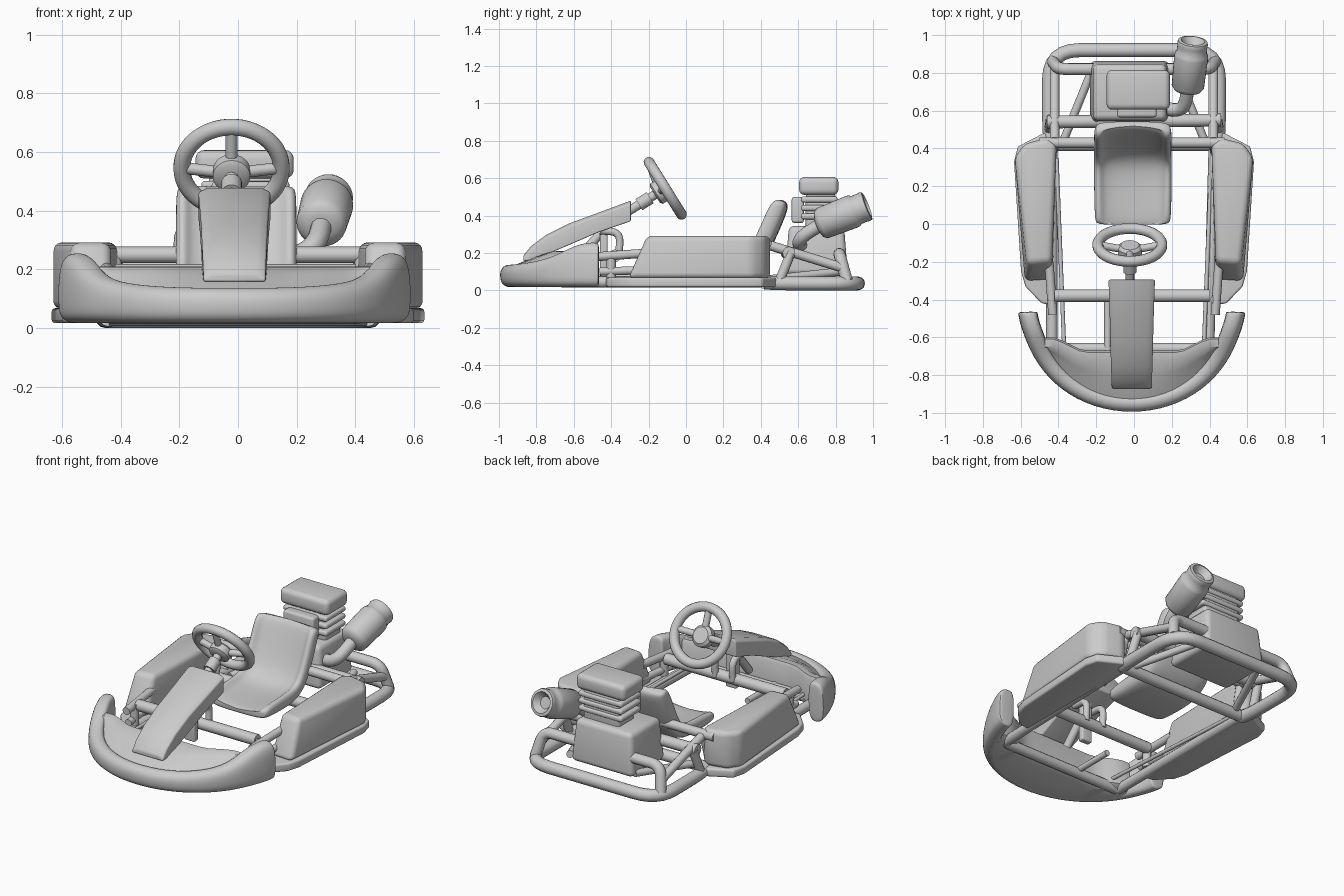
import bpy, bmesh, math
from mathutils import Vector

cube = bpy.data.objects.get("Cube")
if cube:
    bpy.data.objects.remove(cube)

grey = bpy.data.materials.new("light grey")
grey.use_nodes = True
grey.diffuse_color = (0.6, 0.6, 0.6, 1)
grey.node_tree.nodes["Principled BSDF"].inputs["Base Color"].default_value = (0.6, 0.6, 0.6, 1)
parts = []
MID = -0.012  # driver line, slightly off centre


def add(name, data):
    ob = bpy.data.objects.new(name, data)
    bpy.context.collection.objects.link(ob)
    data.materials.append(grey)
    parts.append(ob)
    return ob


def loft(name, rings, bevel=0.0, subdiv=0):
    """Closed skin through rings of equal length."""
    bm = bmesh.new()
    vs = [[bm.verts.new(p) for p in ring] for ring in rings]
    n = len(rings[0])
    for a, b in zip(vs, vs[1:]):
        for i in range(n):
            bm.faces.new((a[i], a[(i + 1) % n], b[(i + 1) % n], b[i]))
    bm.faces.new(vs[0])
    bm.faces.new(vs[-1])
    bmesh.ops.recalc_face_normals(bm, faces=bm.faces)
    me = bpy.data.meshes.new(name)
    bm.to_mesh(me)
    bm.free()
    ob = add(name, me)
    if bevel:
        m = ob.modifiers.new("Bevel", "BEVEL")
        m.width, m.segments, m.limit_method = bevel, 4, "ANGLE"
    if subdiv:
        m = ob.modifiers.new("Subdivision", "SUBSURF")
        m.levels = m.render_levels = subdiv
    return ob


def box(name, lo, hi, bevel=0.02, taper=0.0):
    """Bevelled block whose top may be drawn in."""
    (x0, y0, z0), (x1, y1, z1) = lo, hi
    return loft(name, [[(x0 + t, y0 + t, z), (x1 - t, y0 + t, z), (x1 - t, y1 - t, z), (x0 + t, y1 - t, z)]
                       for z, t in ((z0, 0), (z1, taper))], bevel)


def tube(name, pts, r=0.03, corner=0.08, cyclic=False):
    """Round tube with rounded corners."""
    pts = [Vector(p) for p in pts]
    path, n = [], len(pts)
    for i, p in enumerate(pts):
        if not cyclic and i in (0, n - 1):
            path.append(p)
            continue
        a, b = pts[i - 1] - p, pts[(i + 1) % n] - p
        a = p + a.normalized() * min(corner, a.length * 0.45)
        b = p + b.normalized() * min(corner, b.length * 0.45)
        for k in range(7):
            t = k / 6
            path.append(a * (1 - t) ** 2 + p * 2 * t * (1 - t) + b * t * t)
    cu = bpy.data.curves.new(name, "CURVE")
    cu.dimensions = "3D"
    cu.bevel_depth, cu.bevel_resolution, cu.use_fill_caps = r, 4, True
    sp = cu.splines.new("POLY")
    sp.points.add(len(path) - 1)
    for q, p in zip(sp.points, path):
        q.co = (*p, 1)
    sp.use_cyclic_u = cyclic
    return add(name, cu)


def turned(name, start, axis, profile):
    """Solid of revolution: profile of (distance along axis, radius)."""
    axis = Vector(axis).normalized()
    u = axis.orthogonal().normalized()
    v = axis.cross(u)
    ang = [math.tau * i / 32 for i in range(32)]
    return loft(name, [[Vector(start) + axis * d + (u * math.cos(a) + v * math.sin(a)) * r
                        for a in ang] for d, r in profile])


# Lower frame: rear loop, then the narrower floor rails
tube("rear_loop", [(-.44, .42, .042), (-.45, .52, .037), (-.45, .92, .037),
                   (.45, .92, .037), (.45, .52, .037), (.44, .42, .042)], .037, .16)
tube("floor_rails", [(-.435, .42, .045), (-.435, -.66, .045), (.395, -.66, .045), (.425, .42, .045)],
     .03, .03)
tube("floor_crossbar", [(-.44, .42, .042), (.44, .42, .042)], .034)
tube("rear_axle_bar", [(-.5, .43, .25), (.48, .43, .25)], .028)
tube("rear_crossbar", [(-.46, .54, .2), (.46, .55, .2)], .034)
tube("rear_hoop", [(-.43, .86, .05), (-.4, .82, .195), (.4, .82, .195), (.43, .86, .05)], .032, .06)
tube("front_axle_bar", [(-.42, -.38, .185), (.4, -.38, .185)], .034)

for s, side in ((-1, "right"), (1, "left")):
    # Running boards along the frame
    board = [(.42, .45), (.47, .485), (.615, .41), (.635, .33), (.598, -.25), (.575, -.33),
             (.49, -.42), (.42, -.43)]
    loft(side + "_running_board", [[(s * x, y, z) for x, y in board] for z in (.017, .068)], .012)
    # Struts and rods
    tube(side + "_rear_rail", [(s * .42, .45, .24), (s * .42, .84, .12)], .026)
    tube(side + "_rear_strut", [(s * .44, .56, .2), (s * .45, .5, .05)], .026)
    tube(side + "_engine_brace", [(s * .37, .45, .06), (s * .22, .82, .1)], .022)
    tube(side + "_pod_rod_upper", [(s * .43, -.48, .18), (s * .45, -.2, .2)], .024)
    tube(side + "_pod_rod_lower", [(s * .43, -.46, .1), (s * .45, -.2, .11)], .022)
    tube(side + "_pod_rear_bracket", [(s * .42, .43, .26), (s * .43, .38, .05)], .025)
    tube(side + "_control_rod", [(s * .41, .35, .06), (s * .37, -.65, .08)], .011)
    tube(side + "_kingpin", [(s * .43, -.4, .07), (s * .43, -.4, .2)], .025)

    # Side pods
    lower = [(.43, -.3), (.58, -.31), (.632, .35), (.58, .425), (.46, .455), (.41, .42)]
    upper = [(.435, -.2), (.565, -.21), (.632, .35), (.58, .425), (.46, .455), (.41, .42)]
    loft(side + "_side_pod", [[(s * x, y, z) for x, y in ring]
                              for ring, z in ((lower, .065), (upper, .292))], .03)

# Wrap-around front bumper
half = [(0, -1.0, .13, .08), (.2, -.97, .13, .08), (.38, -.875, .14, .085), (.5, -.74, .165, .09),
        (.56, -.61, .235, .1), (.59, -.52, .25, .1), (.597, -.475, .248, .1), (.597, -.465, .24, .098)]
rings = []
for x, y, h, w in [(-x, y, h, w) for x, y, h, w in half[:0:-1]] + half:
    inward = Vector((-x * 1.2, -.45 - y)).normalized()
    section = [(.05, .012), (.005, .03), (-.005, .07), (-.003, h * .85), (.025, h + .008),
               (w - .015, h + .008), (w, h - .02), (w, .025)]
    rings.append([(MID + x + inward.x * d, y + inward.y * d, z) for d, z in section])
loft("front_bumper", rings, subdiv=2)

# Domed nose panel behind the bumper
rings = []
for i in range(-10, 11):
    x = i * .046
    yf = -.945 + 1.05 * x * x
    yb = -.67 + .07 * min(1, max(0, (abs(x) - .26) / .14))
    rings.append([(MID + x, y, z) for y, z in (
        (yf, .018), (yf, .12), (yf + .04, .14), (yf * .5 + yb * .5, .18), (yb - .05, .208),
        (yb - .01, .21), (yb, .19), (yb, .05), (yb - .04, .02))])
loft("nose_panel", rings)

# Steering fairing: rounded slab following a rising arc
rings = []
for y, top, bottom, w in ((-.87, .185, .158, .105), (-.83, .235, .16, .107), (-.75, .295, .19, .11),
                          (-.62, .36, .245, .113), (-.47, .415, .31, .117), (-.295, .48, .37, .123)):
    rings.append([(MID + x, y, z) for x, z in (
        (-w, bottom), (-w, top - .015), (-w + .03, top),
        (w - .03, top), (w, top - .015), (w, bottom))])
loft("steering_fairing", rings, .012)
box("fairing_post", (MID - .035, -.46, .1), (MID + .035, -.42, .35), .008)
for x in (-.07, .05):
    tube("fairing_stay", [(x, -.46, .32), (x, -.35, .31), (x, -.36, .18)], .02, .06)
tube("floor_strut", [(-.14, -.4, .06), (-.14, -.68, .06)], .018)

# Steering wheel and column
axis = Vector((0, .85, .53))
up = Vector((0, -.53, .85))
right = Vector((1, 0, 0))
hub = Vector((MID - .01, -.111, .546))
tube("steering_wheel_rim", [hub + (right * math.cos(a) + up * math.sin(a) * .965) * .171
                            for a in [math.tau * i / 24 for i in range(24)]], .029, .03, True)
boss = hub - axis * .035
turned("steering_hub", boss - axis * .03, axis, [(0, .05), (.01, .064), (.05, .064), (.065, .048)])
for name, d in (("top", up), ("left", right), ("right", -right)):
    tube(name + "_spoke", [boss, hub + d * .165], .02)
tube("steering_column", [boss, boss - axis * .32, (MID, -.6, .14)], .024, .05)
turned("column_collar", boss - axis * .13, axis, [(0, .035), (.07, .035)])

# Bucket seat: U-shaped shell swept along a reclining path, its dish fading at both ends
section = [(-.207, .045), (-.17, .05), (-.15, .012), (0, 0), (.15, .012), (.17, .05), (.207, .045),
           (.207, -.03), (.16, -.058), (-.16, -.058), (-.207, -.03)]
path = [(-.005, .142, .3), (.01, .142, .8), (.2, .138, 1), (.31, .15, 1), (.375, .2, 1),
        (.425, .29, 1), (.48, .42, 1), (.5, .468, .85), (.508, .487, .3)]
rings = []
for i, (y, z, dish) in enumerate(path):
    a, b = path[max(i - 1, 0)], path[min(i + 1, len(path) - 1)]
    t = Vector((b[0] - a[0], b[1] - a[1])).normalized()
    ring = []
    for x, n in section:
        n = -.02 + (n + .02) * dish
        ring.append((x * (.9 + .1 * dish) - .006, y - t.y * n, z + t.x * n))
    rings.append(ring)
loft("bucket_seat", rings, subdiv=2)

# Engine
box("crankcase", (-.235, .53, .085), (.19, .865, .345), .03, .02)
box("cylinder_core", (-.1, .64, .3), (.15, .8, .52))
for i in range(3):
    z = .38 + i * .045
    box("cooling_fin", (-.125, .615, z), (.175, .81, z + .032), .013)
box("cylinder_head", (-.145, .605, .51), (.19, .815, .607), .03)
box("carburettor", (-.09, .565, .36), (.12, .63, .5), .015)

# Exhaust with recessed outlet
tube("exhaust_pipe", [(.14, .62, .24), (.22, .6, .25), (.27, .62, .29), (.29, .75, .37)], .036, .07)
turned("muffler", (.282, .7, .348), (.03, .27, .105),
       [(0, .04), (.01, .07), (.03, .086), (.2, .09), (.215, .088), (.228, .08), (.262, .079),
        (.275, .082), (.288, .078), (.292, .062), (.255, .035)])

# Bake modifiers and curves, then smooth with sharp creases kept
bpy.ops.object.select_all(action="DESELECT")
for ob in parts:
    ob.select_set(True)
bpy.context.view_layer.objects.active = parts[0]
bpy.ops.object.convert(target="MESH")
bpy.ops.object.shade_smooth_by_angle(angle=math.radians(38))
